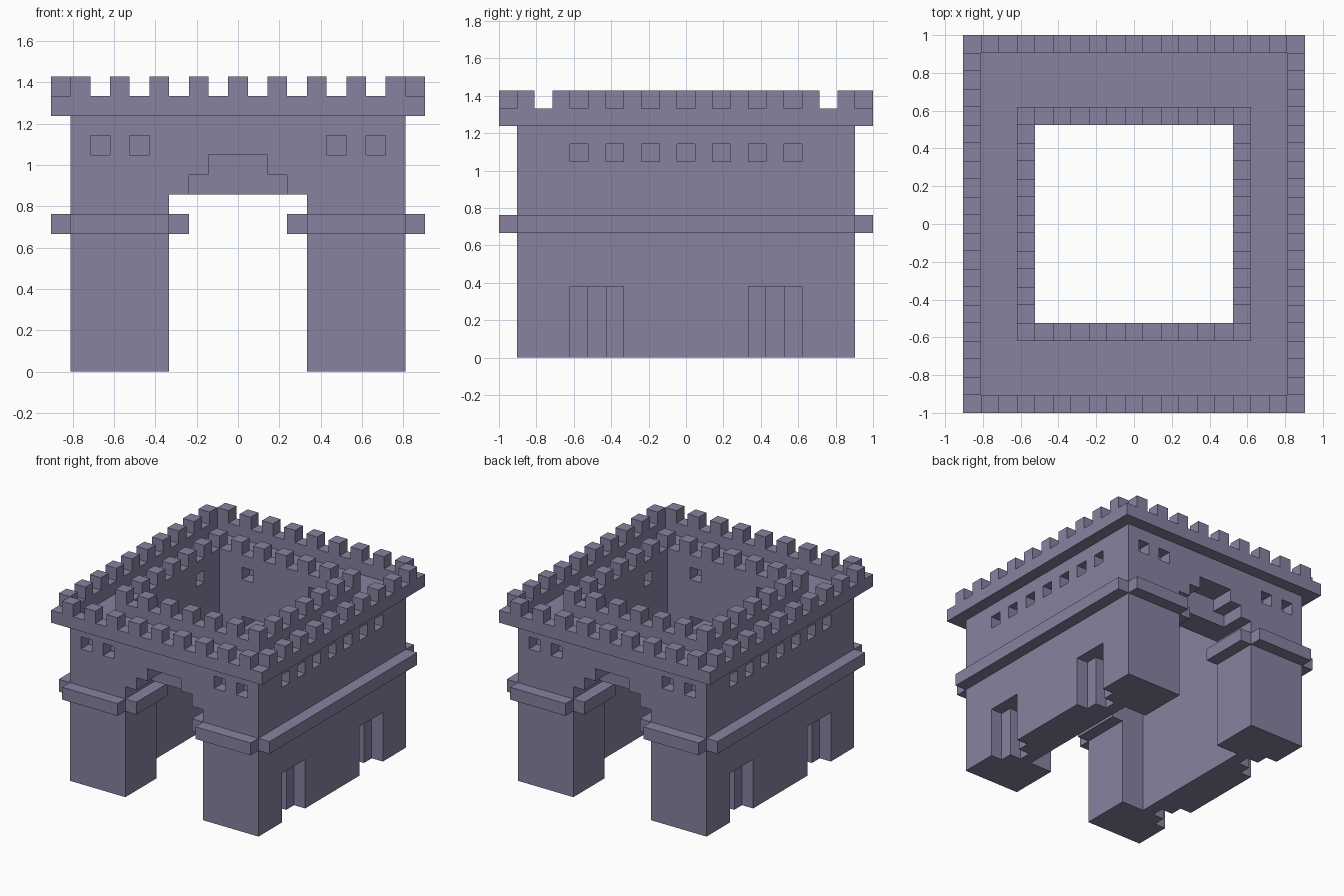
import bpy, bmesh
from mathutils import Vector

cube = bpy.data.objects.get("Cube")
if cube:
    bpy.data.objects.remove(cube, do_unlink=True)

U = 2 / 21  # edge of one building block

stone = bpy.data.materials.new("purple grey stone")
stone.use_nodes = True
COLOUR = (0.246, 0.220, 0.352, 1)
stone.diffuse_color = COLOUR
bsdf = next(n for n in stone.node_tree.nodes if n.type == 'BSDF_PRINCIPLED')
bsdf.inputs["Base Color"].default_value = COLOUR
bsdf.inputs["Roughness"].default_value = 0.9


def blocks(name, boxes):
    """One mesh from boxes (x0, x1, y0, y1, z0, z1) given in block units."""
    bm = bmesh.new()
    for x0, x1, y0, y1, z0, z1 in boxes:
        lo, hi = Vector((x0, y0, z0)) * U, Vector((x1, y1, z1)) * U
        for v in bmesh.ops.create_cube(bm, size=1)["verts"]:
            v.co = Vector([lo[i] if v.co[i] < 0 else hi[i] for i in range(3)])
    me = bpy.data.meshes.new(name)
    bm.to_mesh(me)
    bm.free()
    me.materials.append(stone)
    ob = bpy.data.objects.new(name, me)
    bpy.context.collection.objects.link(ob)
    return ob


def mirrored(boxes):
    """Repeat boxes in all four quadrants, dropping duplicates."""
    out = set()
    for x0, x1, y0, y1, z0, z1 in boxes:
        for sx in (1, -1):
            for sy in (1, -1):
                xs, ys = sorted((x0 * sx, x1 * sx)), sorted((y0 * sy, y1 * sy))
                out.add((*xs, *ys, z0, z1))
    return sorted(out)


# Main walls, solid before the openings are cut
walls = blocks("castle_walls", [(-8.5, 8.5, -9.5, 9.5, 0, 13)])

# Openings: courtyard and the gate passage running front to back
cuts = [(-5.5, 5.5, -5.5, 5.5, -1, 14), (-3.5, 3.5, -11, 11, -1, 9)]
# Stepped arch recesses above the gates
recess = [(-2.5, 2.5, 7.5, 11, 8, 10), (-1.5, 1.5, 7.5, 11, 8, 11)]
# Side doorways, a wide shallow step and a narrow deep one
recess += [(7.5, 10, 3.5, 6.5, -1, 4), (6.5, 10, 4.5, 5.5, -1, 4)]
# Outer windows
recess += [(7.5, 10, c - .5, c + .5, 11, 12) for c in (0, 2, 4, 6)]
recess += [(c - .5, c + .5, 8.5, 11, 11, 12) for c in (5, 7)]
# Courtyard windows
recess += [(5, 6.5, 2.5, 3.5, 12, 12.999), (2.5, 3.5, 5, 6.5, 12, 12.999)]

cutter = blocks("opening_cutter", cuts + mirrored(recess))
cutter.hide_render = True
mod = walls.modifiers.new("openings", 'BOOLEAN')
mod.operation = 'DIFFERENCE'
mod.solver = 'EXACT'
mod.use_self = True
mod.object = cutter
bpy.context.view_layer.update()
cut_mesh = bpy.data.meshes.new_from_object(
    walls.evaluated_get(bpy.context.evaluated_depsgraph_get()))
walls.modifiers.clear()
walls.data = cut_mesh
bpy.data.objects.remove(cutter, do_unlink=True)

# Ledge around the outside and through the gate passages
blocks("ledge", mirrored([(8.5, 9.5, -9.5, 9.5, 7, 8),
                          (3.5, 8.5, 9.5, 10.5, 7, 8),
                          (2.5, 3.5, 5.5, 9.5, 7, 8)]))

# Overhanging outer parapet and inner courtyard parapet
blocks("outer_parapet", mirrored([(-9.5, 9.5, 9.5, 10.5, 13, 14),
                                  (8.5, 9.5, -9.5, 9.5, 13, 14)]))
blocks("inner_parapet", mirrored([(-6.5, 6.5, 5.5, 6.5, 13, 14),
                                  (5.5, 6.5, -5.5, 5.5, 13, 14)]))


# Battlement teeth, one block each
def tooth(x, y):
    return (x - .5, x + .5, y - .5, y + .5, 14, 15)


blocks("outer_battlements", mirrored([tooth(x, 10) for x in (0, 2, 4, 6, 8)] +
                                     [tooth(9, y) for y in (1, 3, 5, 7, 9)]))
blocks("inner_battlements", mirrored([tooth(x, 6) for x in (0, 2, 4, 6)] +
                                     [tooth(6, y) for y in (0, 2, 4)]))
